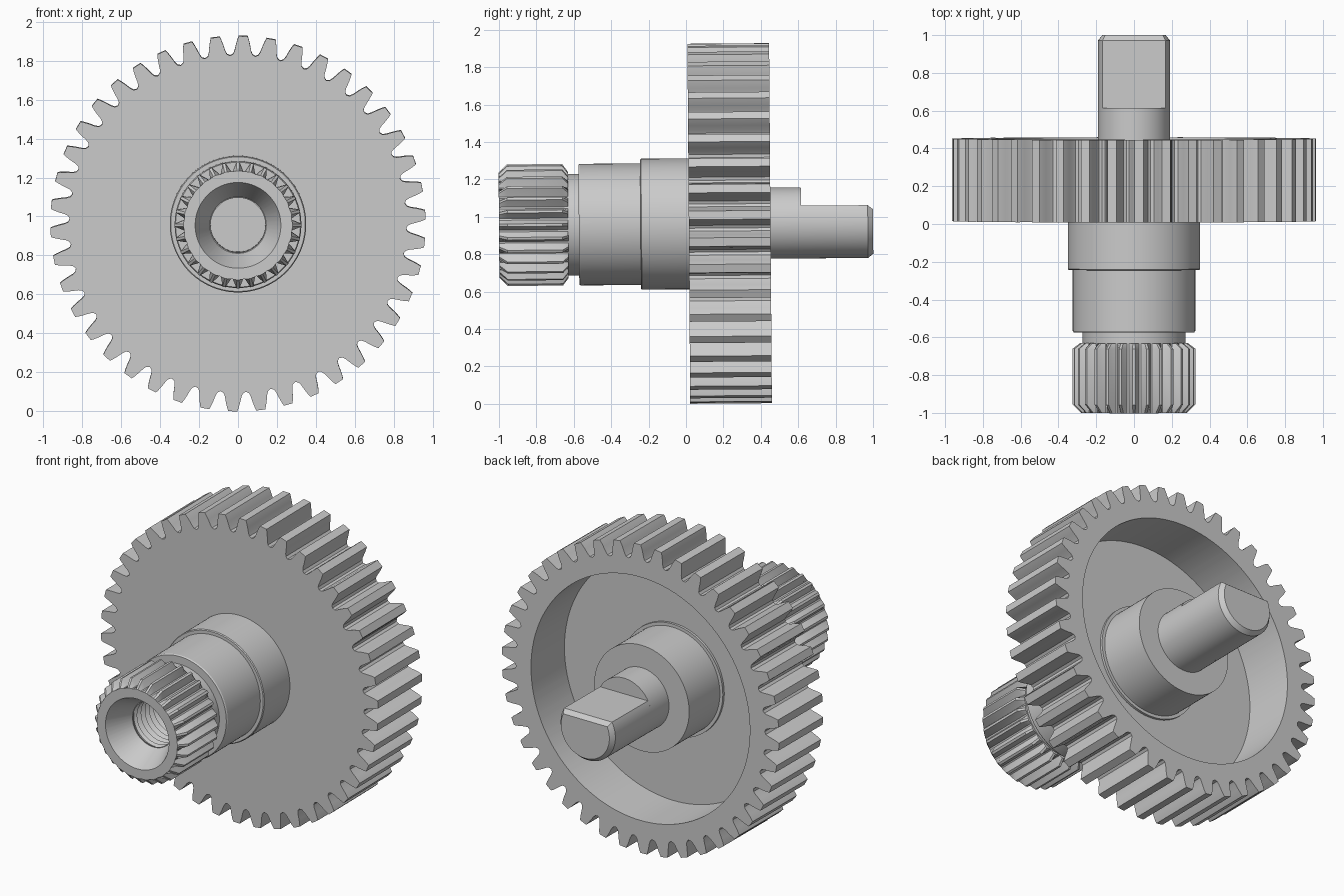
import bpy, bmesh
from math import sin, cos, pi, radians, atan2
from mathutils import Matrix

if "Cube" in bpy.data.objects:
    bpy.data.objects.remove(bpy.data.objects["Cube"])

# The axle runs along y; the whole part leans very slightly about x
PLACE = Matrix.Translation((0, 0, 0.9625)) @ Matrix.Rotation(radians(0.45), 4, 'X')


def loft(name, rings, close=False):
    """Skin a list of rings (lists of xyz); either cap the ends or close into a loop."""
    bm = bmesh.new()
    loops = [[bm.verts.new(p) for p in ring] for ring in rings]
    n = len(loops[0])
    pairs = list(zip(loops, loops[1:]))
    if close:
        pairs.append((loops[-1], loops[0]))
    else:
        bm.faces.new(loops[0])
        bm.faces.new(loops[-1])
    for a, b in pairs:
        for i in range(n):
            j = (i + 1) % n
            bm.faces.new((a[i], a[j], b[j], b[i]))
    bmesh.ops.recalc_face_normals(bm, faces=bm.faces)
    bm.transform(PLACE)
    mesh = bpy.data.meshes.new(name)
    bm.to_mesh(mesh)
    bm.free()
    obj = bpy.data.objects.new(name, mesh)
    bpy.context.collection.objects.link(obj)
    bpy.ops.object.select_all(action='DESELECT')
    obj.select_set(True)
    bpy.context.view_layer.objects.active = obj
    bpy.ops.object.shade_smooth_by_angle(angle=radians(28))
    return obj


def ring(polar, y):
    return [(r * cos(a), y, r * sin(a)) for r, a in polar]


def circle(r, y, n=96):
    return ring([(r, 2 * pi * i / n) for i in range(n)], y)


def teeth(count, half, start):
    """Repeat half a tooth [(radius, half angle)...] from tip to root, mirrored."""
    one = [(r, -a) for r, a in reversed(half)] + [(r, a) for r, a in half[:-1]]
    return [(r, start + 2 * pi * k / count + a) for k in range(count) for r, a in one]


def limit(polar, r_max):
    return [(min(r, r_max), a) for r, a in polar]


# Big gear with a recessed back
N = 42
gear = teeth(N, [(0.9625, 0.024), (0.945, 0.031), (0.92, 0.039), (0.888, 0.048),
                 (0.871, 0.057), (0.863, pi / N)], radians(88.4))
loft("gear_wheel", [
    ring(limit(gear, 0.30), 0.015), ring(gear, 0.015), ring(gear, 0.452),
    ring(limit(gear, 0.76), 0.452), ring(limit(gear, 0.76), 0.12),
    ring(limit(gear, 0.30), 0.12)], close=True)

# Splined end with chamfers and a countersunk mouth
S = 28
spline = teeth(S, [(0.325, 0.022), (0.278, 0.095), (0.277, pi / S)], radians(90))
loft("spline", [
    ring(limit(spline, 0.22), -1.0), ring(limit(spline, 0.28), -1.0),
    ring(spline, -0.955), ring(spline, -0.66), ring(limit(spline, 0.285), -0.63),
    ring(limit(spline, 0.22), -0.63), ring(limit(spline, 0.145), -0.84)], close=True)

# Turned shaft: threaded bore, neck, steps, rear hub and rear pin
profile = [(0.14, -0.42)]
pitch = 0.04
for k in range(10):
    y = -0.44 - k * pitch
    profile += [(0.14, y), (0.162, y - pitch / 2)]
profile += [(0.14, -0.84), (0.20, -0.84), (0.20, -0.66), (0.272, -0.66), (0.272, -0.573),
            (0.32, -0.573), (0.325, -0.565), (0.325, -0.243), (0.345, -0.243),
            (0.35, -0.238), (0.35, 0.135), (0.33, 0.135), (0.33, 0.44),
            (0.19, 0.44), (0.19, 0.615)]
loft("stepped_shaft", [circle(r, y) for r, y in profile])


# Rear drive pin: D-shaped section with a flat on top and a chamfered end
def d_section(inset, y):
    r, flat = 0.19 - inset, 0.092 - inset
    a0 = atan2(flat, (r * r - flat * flat) ** 0.5)
    return ring([(r, pi - a0 + (pi + 2 * a0) * i / 64) for i in range(65)], y)


loft("drive_flat", [d_section(0, 0.60), d_section(0, 0.972), d_section(0.022, 1.0)])
